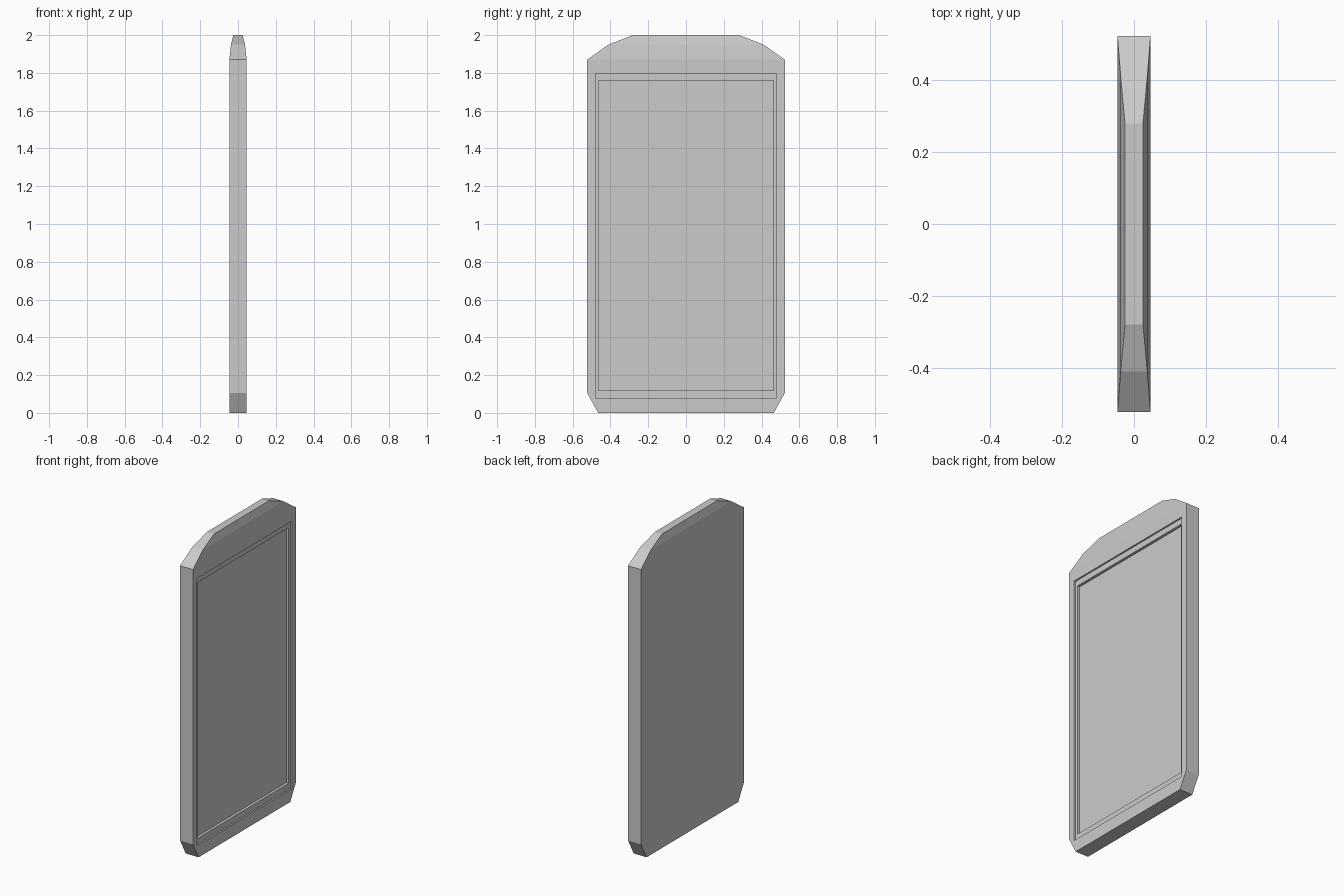
import bpy, bmesh

if "Cube" in bpy.data.objects:
    bpy.data.objects.remove(bpy.data.objects["Cube"])


def mesh_object(name, bm):
    bmesh.ops.recalc_face_normals(bm, faces=bm.faces)
    mesh = bpy.data.meshes.new(name)
    bm.to_mesh(mesh)
    bm.free()
    obj = bpy.data.objects.new(name, mesh)
    bpy.context.collection.objects.link(obj)
    return obj


def loft(name, rows):
    """Stack rectangles given as (z, half width in y, half thickness in x)."""
    bm = bmesh.new()
    rings = [[bm.verts.new((sx * t, sy * w, z))
              for sx, sy in ((-1, -1), (1, -1), (1, 1), (-1, 1))]
             for z, w, t in rows]
    for low, high in zip(rings, rings[1:]):
        for i in range(4):
            j = (i + 1) % 4
            bm.faces.new((low[i], low[j], high[j], high[i]))
    bm.faces.new(rings[0])
    bm.faces.new(rings[-1])
    return mesh_object(name, bm)


# Slab with clipped lower corners and a tapered, rounded-off top
slab = loft("panel_slab", [
    (0.0, 0.465, 0.046),
    (0.105, 0.523, 0.046),
    (1.87, 0.523, 0.046),
    (1.95, 0.41, 0.037),
    (2.0, 0.28, 0.025),
])

# Two-step rectangular recess in the +x face
for name, half_w, z0, z1, depth in (
        ("recess_outer_cutter", 0.48, 0.08, 1.797, 0.01),
        ("recess_inner_cutter", 0.463, 0.118, 1.76, 0.027)):
    cutter = loft(name, [(z0, half_w, 0.05), (z1, half_w, 0.05)])
    cutter.location.x = 0.046 - depth + 0.05
    cutter.hide_render = True
    cutter.display_type = 'WIRE'
    cut = slab.modifiers.new(name, 'BOOLEAN')
    cut.operation = 'DIFFERENCE'
    cut.solver = 'EXACT'
    cut.object = cutter
